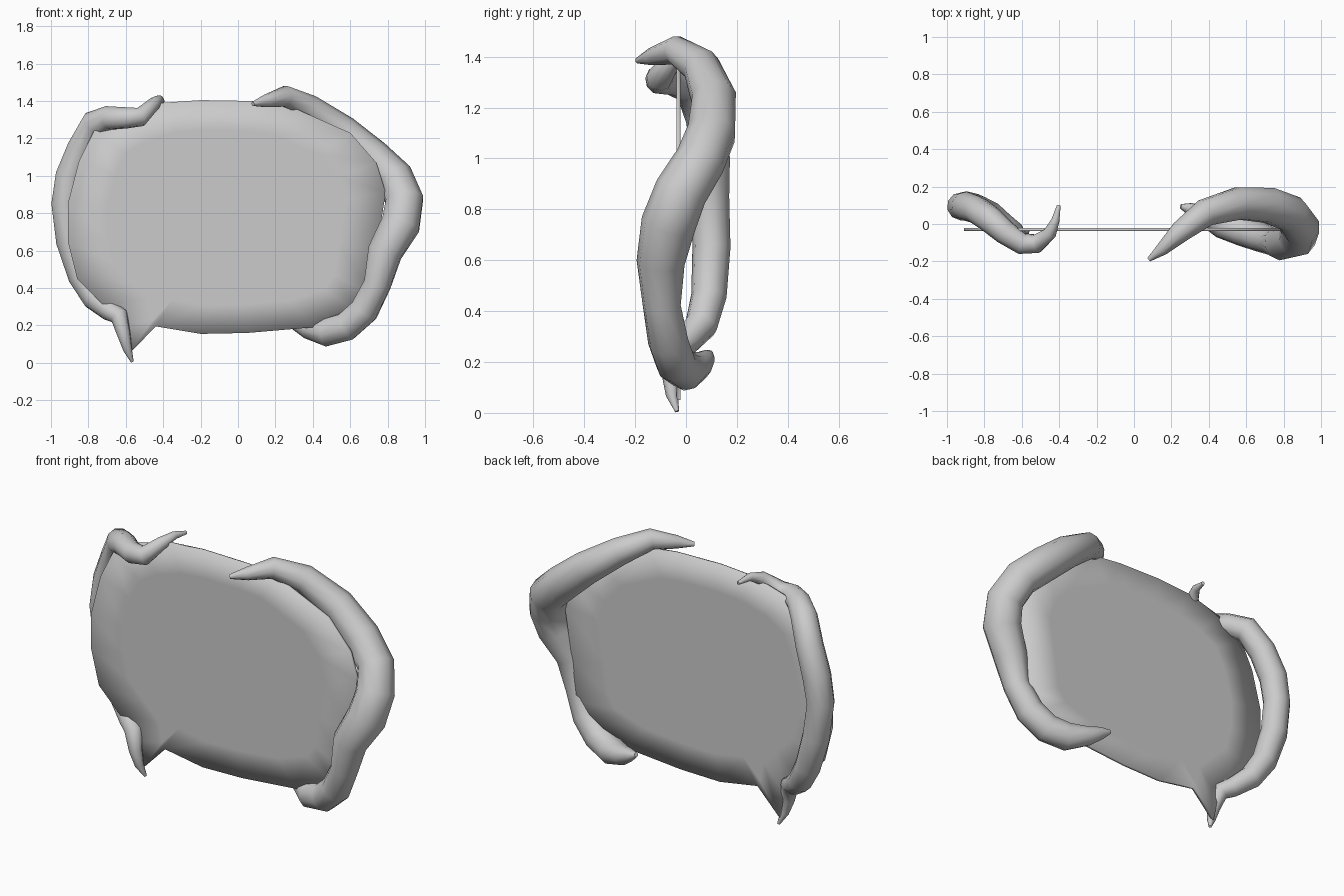
import bpy, bmesh


def smooth(obj):
    for p in obj.data.polygons:
        p.use_smooth = True


def make_branch(name, points):
    """Tapering tube through (x, y, z, radius) points."""
    cu = bpy.data.curves.new(name + "_path", 'CURVE')
    cu.dimensions = '3D'
    cu.bevel_depth = 1.0
    cu.bevel_resolution = 3
    cu.use_fill_caps = True
    sp = cu.splines.new('POLY')
    sp.points.add(len(points) - 1)
    for p, (x, y, z, r) in zip(sp.points, points):
        p.co = (x, y, z, 1)
        p.radius = r
    tmp = bpy.data.objects.new(name + "_path", cu)
    bpy.context.collection.objects.link(tmp)
    bpy.context.view_layer.update()
    dg = bpy.context.evaluated_depsgraph_get()
    me = bpy.data.meshes.new_from_object(tmp.evaluated_get(dg))
    bpy.data.objects.remove(tmp)
    obj = bpy.data.objects.new(name, me)
    bpy.context.collection.objects.link(obj)
    smooth(obj)
    return obj


# Thin sign panel: outline (x, z), clockwise from top left
outline = [(-0.41, 1.39), (-0.2, 1.405), (0.08, 1.40), (0.26, 1.38), (0.6, 1.23),
           (0.74, 1.07), (0.79, 0.91), (0.74, 0.6), (0.71, 0.37), (0.64, 0.27),
           (0.4, 0.19), (0.05, 0.16), (-0.2, 0.155), (-0.44, 0.195), (-0.58, 0.05),
           (-0.61, 0.2), (-0.72, 0.31), (-0.86, 0.45), (-0.91, 0.65), (-0.91, 0.85),
           (-0.85, 1.08), (-0.77, 1.24), (-0.62, 1.33)]
cx, cz = -0.08, 0.77
bm = bmesh.new()


def ring(y, s):
    return [bm.verts.new((cx + (x - cx) * s, y, cz + (z - cz) * s)) for x, z in outline]


def bridge(a, b):
    n = len(a)
    for i in range(n):
        bm.faces.new((a[i], a[(i + 1) % n], b[(i + 1) % n], b[i]))


rings = [ring(-0.038, 0.75), ring(-0.038, 1), ring(-0.022, 1), ring(-0.022, 0.75)]
for a, b in zip(rings, rings[1:]):
    bridge(a, b)
bm.faces.new(rings[0])
bm.faces.new(rings[-1])
bmesh.ops.recalc_face_normals(bm, faces=bm.faces)
me = bpy.data.meshes.new("sign_panel")
bm.to_mesh(me)
bm.free()
panel = bpy.data.objects.new("sign_panel", me)
bpy.context.collection.objects.link(panel)
smooth(panel)

# Thick branch twisting round the right edge
make_branch("right_branch", [
    (0.08, -0.19, 1.385, 0.012), (0.15, -0.135, 1.40, 0.035), (0.25, -0.04, 1.425, 0.058),
    (0.38, 0.06, 1.36, 0.075), (0.56, 0.11, 1.235, 0.09), (0.72, 0.10, 1.10, 0.098),
    (0.84, 0.055, 0.99, 0.10), (0.89, -0.02, 0.87, 0.105), (0.87, -0.07, 0.74, 0.108),
    (0.785, -0.1, 0.59, 0.095), (0.745, -0.095, 0.42, 0.075), (0.675, -0.07, 0.28, 0.08),
    (0.58, -0.04, 0.195, 0.08), (0.47, 0.0, 0.165, 0.078), (0.37, 0.05, 0.185, 0.055),
    (0.30, 0.08, 0.215, 0.035), (0.25, 0.095, 0.235, 0.012)])

# Thinner branch twisting round the left edge
make_branch("left_branch", [
    (-0.402, 0.10, 1.40, 0.01), (-0.42, 0.02, 1.41, 0.022), (-0.45, -0.05, 1.385, 0.036),
    (-0.52, -0.105, 1.315, 0.052), (-0.60, -0.105, 1.31, 0.058), (-0.69, -0.045, 1.31, 0.065),
    (-0.77, 0.025, 1.28, 0.072), (-0.84, 0.075, 1.15, 0.075), (-0.90, 0.095, 1.0, 0.078),
    (-0.925, 0.095, 0.85, 0.075), (-0.90, 0.10, 0.65, 0.075), (-0.84, 0.09, 0.46, 0.07),
    (-0.77, 0.06, 0.345, 0.065), (-0.69, 0.0, 0.28, 0.055), (-0.635, -0.04, 0.25, 0.05),
    (-0.61, -0.06, 0.15, 0.036), (-0.59, -0.055, 0.07, 0.024), (-0.565, -0.035, 0.006, 0.008)])
